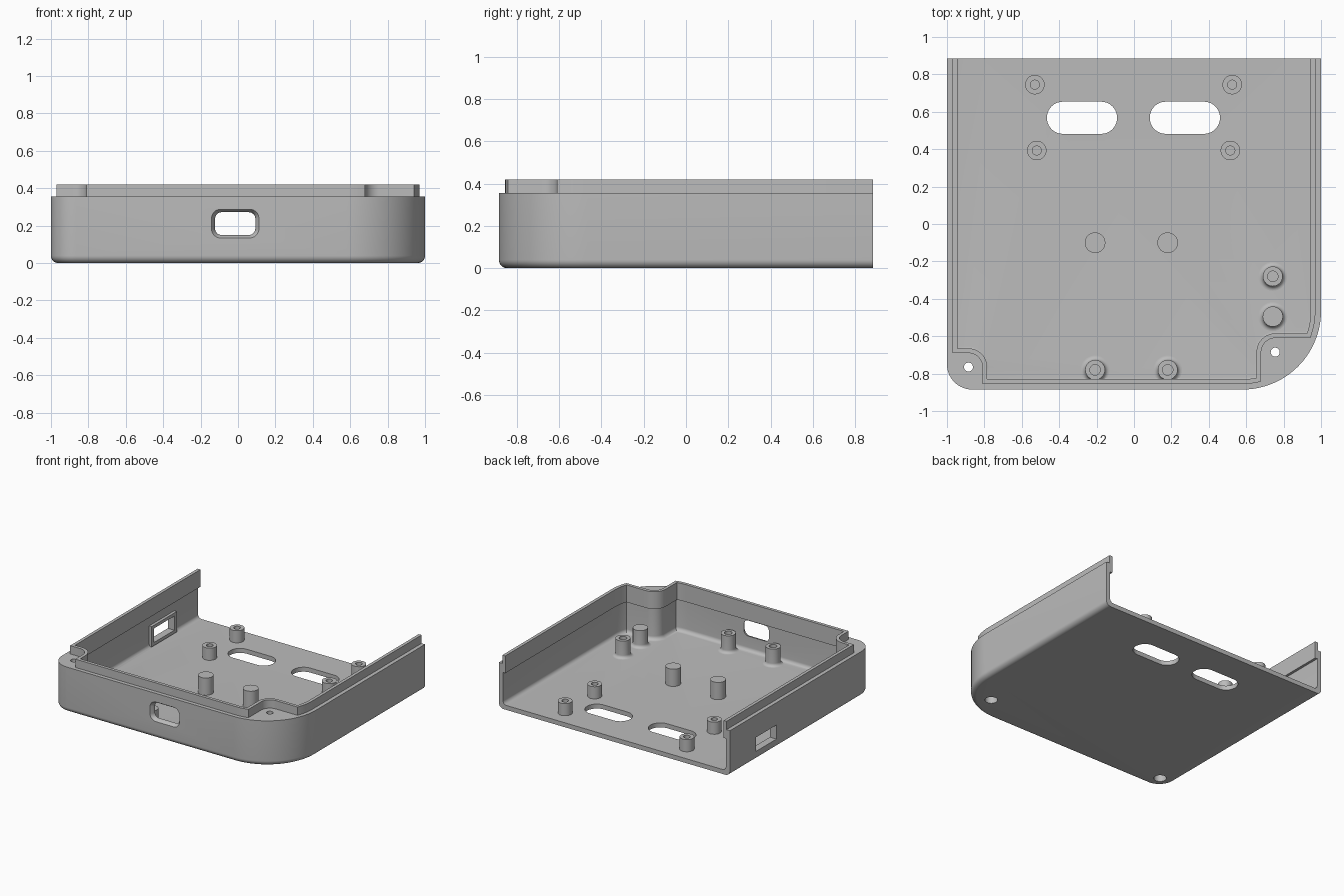
import bpy, bmesh
from math import sin, cos, pi, radians, acos, asin, degrees

if "Cube" in bpy.data.objects:
    bpy.data.objects.remove(bpy.data.objects["Cube"])

grey = bpy.data.materials.new("case_grey")
grey.use_nodes = True
grey.diffuse_color = (0.5, 0.5, 0.5, 1)
grey.node_tree.nodes["Principled BSDF"].inputs["Base Color"].default_value = grey.diffuse_color

BACK = 0.885
SCREWS = [(-0.885, -0.765), (0.755, -0.685)]
BIG = (0.58, -0.465)          # centre of the large corner


def arc(c, r, a0, a1, n=16):
    step = radians(a1 - a0) / n
    return [(c[0] + r * cos(radians(a0) + step * i), c[1] + r * sin(radians(a0) + step * i))
            for i in range(n + 1)]


def outer_outline(d):
    """Footprint of the case, inset by d on all but the open back."""
    return ([(-1 + d, 1)] + arc((-0.865, -0.75), 0.135 - d, 180, 270)
            + arc(BIG, 0.42 - d, -90, 0, 32) + [(1 - d, 1)])


def lip_outline(d, back):
    """Footprint of the lip, stepping in around both screw columns."""
    a, b = SCREWS
    r, big = 0.075 + d, 0.39 - d
    a1 = -degrees(acos((b[0] - r - BIG[0]) / big))
    a2 = degrees(asin((b[1] + r - BIG[1]) / big))
    return ([(-0.97 + d, back), (-0.97 + d, a[1] + r)] + arc(a, r, 90, 0)
            + [(a[0] + r, -0.855 + d)] + arc(BIG, big, -90, a1, 6)
            + arc(b, r, 180, 90) + arc(BIG, big, a2, 0, 8) + [(0.97 - d, back)])


def rounded_rect(cx, cy, w, h, r):
    x, y = w / 2 - r, h / 2 - r
    return (arc((cx + x, cy + y), r, 0, 90, 10) + arc((cx - x, cy + y), r, 90, 180, 10)
            + arc((cx - x, cy - y), r, 180, 270, 10) + arc((cx + x, cy - y), r, 270, 360, 10))


def finish(bm, name):
    bmesh.ops.remove_doubles(bm, verts=bm.verts, dist=1e-5)
    bmesh.ops.recalc_face_normals(bm, faces=bm.faces)
    mesh = bpy.data.meshes.new(name)
    bm.to_mesh(mesh)
    bm.free()
    mesh.materials.append(grey)
    ob = bpy.data.objects.new(name, mesh)
    bpy.context.collection.objects.link(ob)
    return ob


def loft(name, rings, upright=False):
    """Closed solid through equal outlines; each ring is (outline, height)."""
    bm = bmesh.new()
    rows = [[bm.verts.new((x, h, y) if upright else (x, y, h)) for x, y in pts]
            for pts, h in rings]
    for low, high in zip(rows, rows[1:]):
        for i in range(len(low)):
            j = (i + 1) % len(low)
            bm.faces.new((low[i], low[j], high[j], high[i]))
    bm.faces.new(rows[0])
    bm.faces.new(rows[-1])
    return finish(bm, name)


def box(name, x0, x1, y0, y1, z0, z1):
    pts = [(x0, y0), (x1, y0), (x1, y1), (x0, y1)]
    return loft(name, [(pts, z0), (pts, z1)])


def turned(name, c, profile, n=32):
    """Round solid from a list of (radius, height)."""
    return loft(name, [(arc(c, r, 0, 360, n)[:-1], z) for r, z in profile])


def boolean(ob, tool, op="DIFFERENCE"):
    mod = ob.modifiers.new(tool.name, "BOOLEAN")
    mod.operation, mod.solver, mod.object = op, "EXACT", tool
    bpy.context.view_layer.update()
    graph = bpy.context.evaluated_depsgraph_get()
    mesh = bpy.data.meshes.new_from_object(ob.evaluated_get(graph))
    ob.modifiers.clear()
    ob.data = mesh
    bpy.data.objects.remove(tool)


def smooth(ob):
    bpy.ops.object.select_all(action="DESELECT")
    ob.select_set(True)
    bpy.context.view_layer.objects.active = ob
    bpy.ops.object.shade_smooth_by_angle(angle=radians(32))


# Shell with a rounded lower edge, plus the raised lip
quarter = [i * pi / 16 for i in range(9)]
case = loft("case_shell", [(outer_outline(0.04 * (1 - sin(t))), 0.04 * (1 - cos(t)))
                           for t in quarter] + [(outer_outline(0), 0.355)])
lip = lip_outline(0, 1)
boolean(case, loft("lip", [(lip, 0.2), (lip, 0.42)]), "UNION")

# Hollow the inside, leaving the lip overhanging the thinner wall
cavity = [(lip_outline(0.005 + 0.03 * (1 - sin(t)), 1.2), 0.035 + 0.03 * (1 - cos(t)))
          for t in quarter]
boolean(case, loft("cavity", cavity + [(lip_outline(0.005, 1.2), 0.285)]))
mouth = lip_outline(0.025, 1.2)
boolean(case, loft("mouth", [(mouth, 0.25), (mouth, 0.5)]))

# Raised frame around the side port, then the port itself
boolean(case, box("port_frame", -0.98, -0.943, 0.28, 0.59, 0.045, 0.205), "UNION")
boolean(case, box("port", -1.1, -0.9, 0.31, 0.56, 0.07, 0.18))

# Front port with a flared mouth
ports = [(0.255, 0.155, 0.05, -0.95), (0.255, 0.155, 0.05, -0.886),
         (0.235, 0.135, 0.04, -0.872), (0.215, 0.122, 0.035, -0.855),
         (0.215, 0.122, 0.035, -0.7)]
boolean(case, loft("front_port", [(rounded_rect(-0.015, 0.211, w, h, r), y)
                                  for w, h, r, y in ports], True))

# Floor slots, counterbored screw holes and the open back
for x in (-0.278, 0.272):
    slot = rounded_rect(x, 0.568, 0.375, 0.172, 0.085)
    boolean(case, loft("slot", [(slot, -0.1), (slot, 0.1)]))
for c in SCREWS:
    boolean(case, turned("screw_hole", c, [(0.045, -0.1), (0.045, 0.2), (0.024, 0.2), (0.024, 0.5)]))
boolean(case, box("back_trim", -2, 2, BACK, 2, -1, 1))
smooth(case)

# Posts on the floor: straight or flared at the foot, solid or with a blind hole
FLOOR = 0.035


def post(name, c, r, top, hole=0, flare=0):
    foot = [(r + flare, 0.02)]
    if flare:
        foot += [(r + flare * (1 - sin(t)), FLOOR + flare * (1 - cos(t))) for t in quarter]
    rim = [(r, top)]
    if hole:
        rim += [(hole, top), (hole, FLOOR + 0.02)]
    smooth(turned(name, c, foot + rim))


for i, c in enumerate([(-0.53, 0.745), (0.525, 0.745), (-0.52, 0.393), (0.515, 0.393)]):
    post(f"board_standoff_{i + 1}", c, 0.052, 0.13, hole=0.024)
for side, x in (("right", -0.208), ("left", 0.18)):
    post(f"support_peg_{side}", (x, -0.1), 0.055, 0.17)
    post(f"front_standoff_{side}", (x, -0.78), 0.053, 0.17, hole=0.028, flare=0.024)
post("side_standoff", (0.742, -0.28), 0.053, 0.17, hole=0.028, flare=0.024)
post("side_peg", (0.742, -0.495), 0.054, 0.17, flare=0.024)
